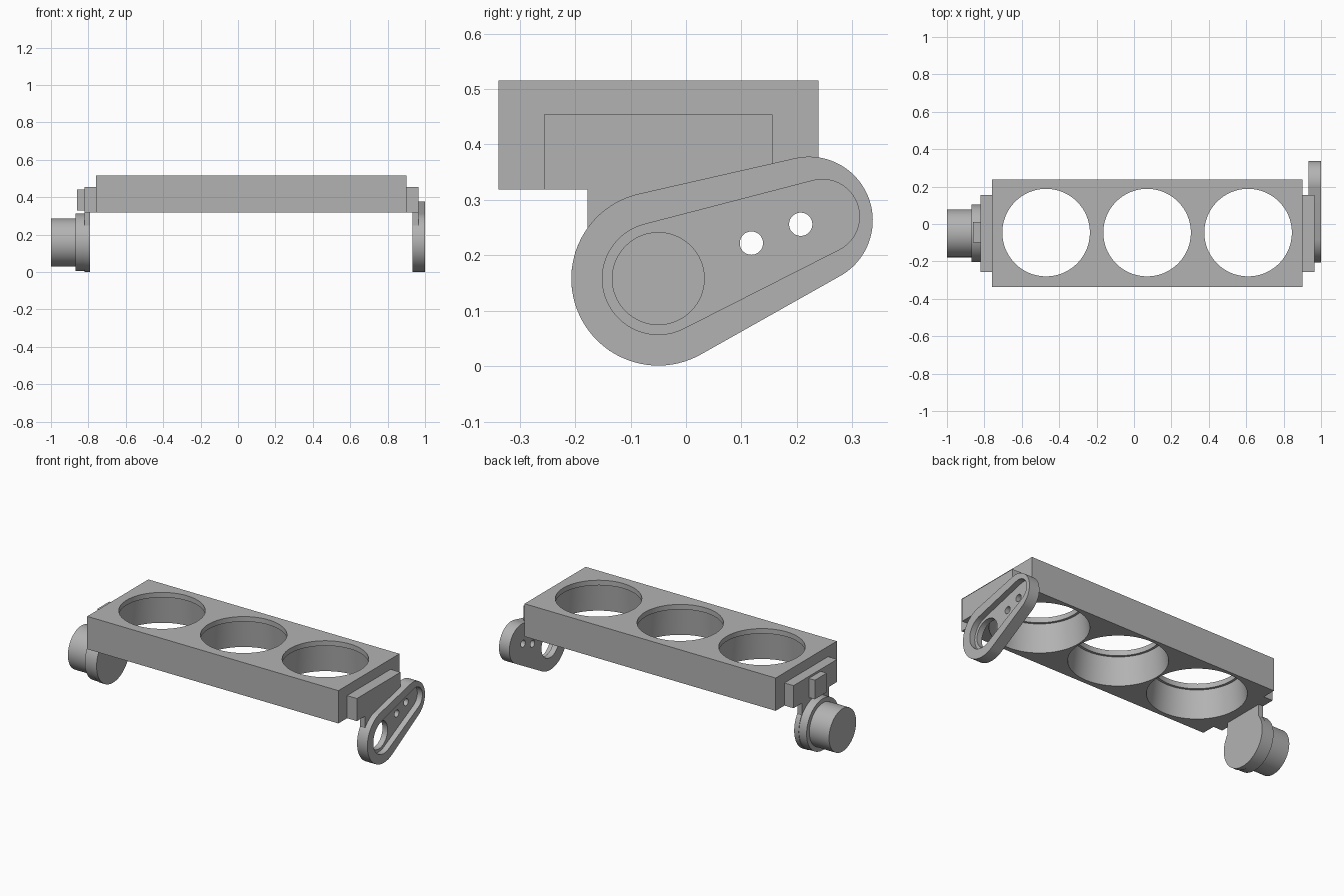
import bpy, bmesh, math
from mathutils import Vector

if "Cube" in bpy.data.objects:
    bpy.data.objects.remove(bpy.data.objects["Cube"], do_unlink=True)

gray = bpy.data.materials.new("plain gray")
gray.use_nodes = True
COLOR = (0.45, 0.45, 0.45, 1)
gray.diffuse_color = COLOR
gray.node_tree.nodes["Principled BSDF"].inputs["Base Color"].default_value = COLOR


def finish(name, bm):
    bmesh.ops.recalc_face_normals(bm, faces=bm.faces)
    mesh = bpy.data.meshes.new(name)
    bm.to_mesh(mesh)
    bm.free()
    mesh.materials.append(gray)
    obj = bpy.data.objects.new(name, mesh)
    bpy.context.collection.objects.link(obj)
    return obj


def box(name, x, y, z):
    bm = bmesh.new()
    bmesh.ops.create_cube(bm, size=1)
    for v in bm.verts:
        v.co = [r[0] + (c + 0.5) * (r[1] - r[0]) for c, r in zip(v.co, (x, y, z))]
    return finish(name, bm)


def prism(name, outline, x0, x1):
    """Extrude a y-z outline along x."""
    bm = bmesh.new()
    face = bm.faces.new([bm.verts.new((x0, y, z)) for y, z in outline])
    out = bmesh.ops.extrude_face_region(bm, geom=[face])
    for v in out["geom"]:
        if isinstance(v, bmesh.types.BMVert):
            v.co.x = x1
    return finish(name, bm)


def circle(center, r, n=64):
    return [(center[0] + r * math.cos(math.tau * i / n),
             center[1] + r * math.sin(math.tau * i / n)) for i in range(n)]


def capsule(c0, r0, c1, r1, n=48):
    """Outline of two circles joined by their outer tangents."""
    d = Vector(c1) - Vector(c0)
    axis = math.atan2(d.y, d.x)
    spread = math.acos((r0 - r1) / d.length)
    pts = []
    for c, r, start, end in ((c1, r1, -spread, spread),
                             (c0, r0, spread, math.tau - spread)):
        for i in range(n + 1):
            a = axis + start + (end - start) * i / n
            pts.append((c[0] + r * math.cos(a), c[1] + r * math.sin(a)))
    return pts


def lathe(name, profile, x, y, n=96):
    """Closed solid turned about a vertical axis from (radius, z) points."""
    bm = bmesh.new()
    rings = [[bm.verts.new((x + py, y + pz, z)) for py, pz in circle((0, 0), r, n)]
             for r, z in profile]
    for a, b in zip(rings, rings[1:]):
        for i in range(n):
            bm.faces.new((a[i], a[(i + 1) % n], b[(i + 1) % n], b[i]))
    bm.faces.new(rings[0])
    bm.faces.new(rings[-1])
    return finish(name, bm)


def cut(target, cutters):
    for c in cutters:
        m = target.modifiers.new(c.name, 'BOOLEAN')
        m.operation, m.solver, m.object = 'DIFFERENCE', 'EXACT', c
        bpy.context.view_layer.objects.active = target
        bpy.ops.object.modifier_apply(modifier=m.name)
        bpy.data.objects.remove(c, do_unlink=True)


def smooth(*objs):
    bpy.ops.object.select_all(action='DESELECT')
    for o in objs:
        o.select_set(True)
    bpy.context.view_layer.objects.active = objs[0]
    bpy.ops.object.shade_smooth_by_angle(angle=math.radians(25))


PIVOT = (-0.05, 0.158)

# Main tray with three lipped, downward flaring openings
tray = box("tray", (-0.76, 0.9), (-0.338, 0.239), (0.319, 0.515))
flare = [(0.265, 0.3), (0.265, 0.319), (0.248, 0.485), (0.234, 0.485), (0.234, 0.53)]
cut(tray, [lathe("opening", flare, x, -0.046) for x in (-0.47, 0.07, 0.61)])

# End plates and the tabs hanging below them
for side, plate_x, tab_x in (("right", (-0.82, -0.76), (-0.82, -0.79)),
                             ("left", (0.9, 0.965), (0.932, 0.965))):
    box(side + "_end_plate", plate_x, (-0.256, 0.156), (0.319, 0.454))
    box(side + "_tab", tab_x, (-0.178, 0.078), (0.247, 0.325))

# Slanted arm with a recessed outer face and through holes
arm = prism("arm", capsule(PIVOT, 0.157, (0.222, 0.263), 0.115), 0.932, 1.0)
recess = prism("recess", capsule(PIVOT, 0.101, (0.246, 0.27), 0.067), 0.966, 1.05)
holes = [prism("hole", circle(c, r), 0.9, 1.05)
         for c, r in ((PIVOT, 0.083), ((0.118, 0.222), 0.021), ((0.207, 0.256), 0.021))]
cut(arm, [recess] + holes)

# Stepped knob on the opposite end
disc = prism("knob_disc", circle(PIVOT, 0.157), -0.82, -0.79)
collar = prism("knob_collar", circle(PIVOT, 0.154), -0.87, -0.82)
knob = prism("knob", circle(PIVOT, 0.128), -1.0, -0.87)

# Small catch above the knob
box("catch", (-0.86, -0.82), (-0.1, 0.012), (0.328, 0.442))

smooth(tray, arm, disc, collar, knob)
